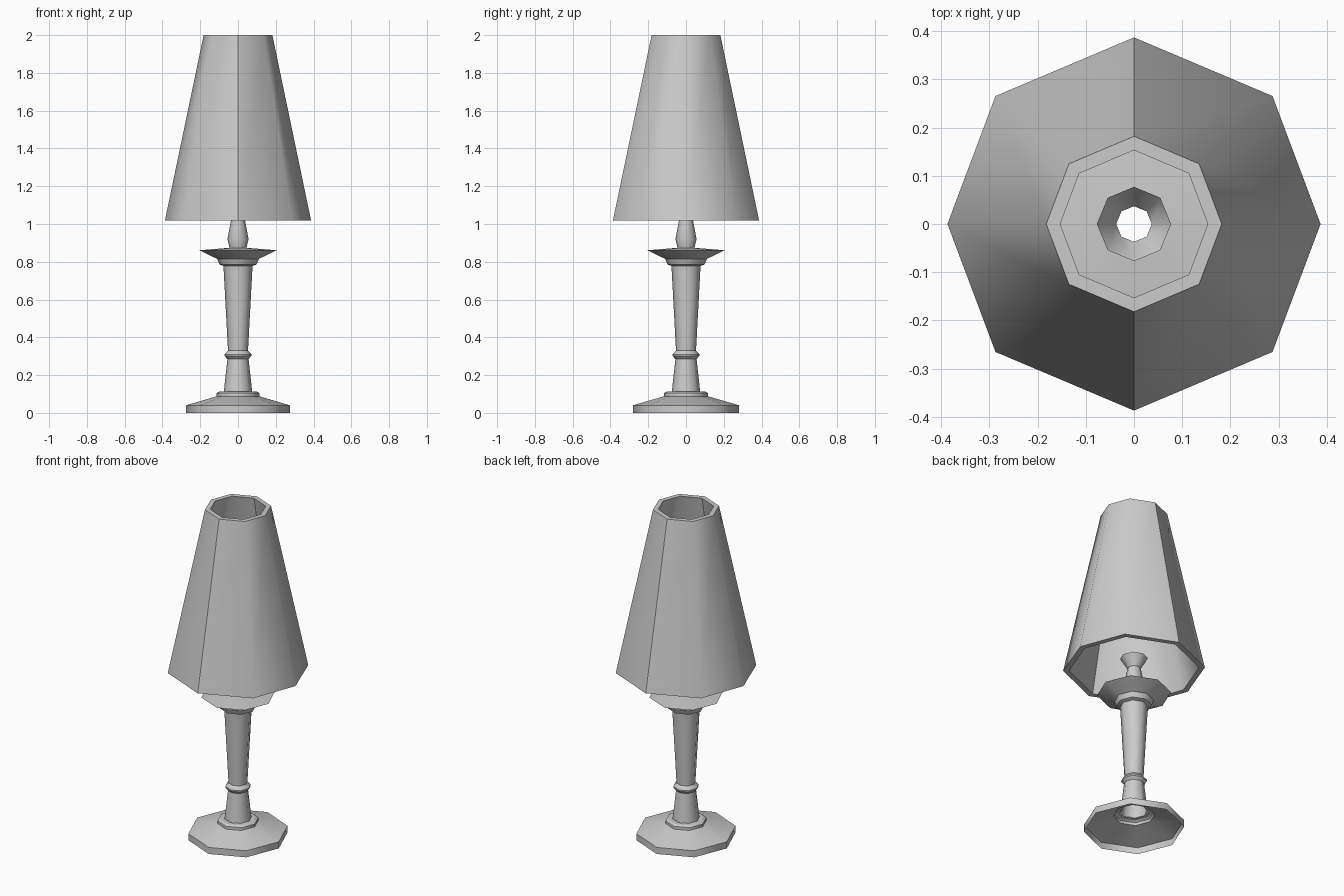
import bpy, bmesh
from math import cos, sin, pi, radians

if "Cube" in bpy.data.objects:
    bpy.data.objects.remove(bpy.data.objects["Cube"])

SIDES = 8


def lathe(name, profile, closed=False, sx=1.0, sy=1.0, diag=(1.0, 1.0), seams=False):
    """Revolve (radius, z) points into an eight-sided surface.
    diag stretches only the diagonal corners in x and y."""
    bm = bmesh.new()
    rings = []
    for r, z in profile:
        ring = []
        for i in range(SIDES):
            a = 2 * pi * i / SIDES
            kx, ky = diag if i % 2 else (1.0, 1.0)
            ring.append(bm.verts.new((r * cos(a) * sx * kx, r * sin(a) * sy * ky, z)))
        rings.append(ring)
    pairs = list(zip(rings, rings[1:]))
    if closed:
        pairs.append((rings[-1], rings[0]))
    for lo, hi in pairs:
        for i in range(SIDES):
            j = (i + 1) % SIDES
            bm.faces.new((lo[i], lo[j], hi[j], hi[i]))
    bm.normal_update()
    # smooth around the form, crisp between profile steps
    for f in bm.faces:
        f.smooth = True
    for e in bm.edges:
        a, b = e.verts
        same_ring = abs(a.co.z - b.co.z) < 1e-5
        limit = radians(25 if same_ring else 60)
        e.smooth = e.is_manifold and e.calc_face_angle(0) < limit
        if seams and not same_ring and abs(a.co.x) < 1e-4 and abs(b.co.x) < 1e-4:
            e.smooth = False
    mesh = bpy.data.meshes.new(name)
    bm.to_mesh(mesh)
    bm.free()
    obj = bpy.data.objects.new(name, mesh)
    bpy.context.collection.objects.link(obj)
    return obj


# Hollow foot, open underneath
lathe("base", [(0.275, 0), (0.275, 0.04), (0.113, 0.088), (0.113, 0.105),
               (0.1, 0.113), (0.075, 0.113)], sy=1.025)

# Hollow column with a narrow ring
lathe("column", [(0.075, 0.113), (0.056, 0.285), (0.071, 0.302), (0.071, 0.31),
                 (0.053, 0.33), (0.077, 0.778)])

# Collar and drip dish
lathe("dish", [(0.077, 0.778), (0.098, 0.785), (0.11, 0.815),
               (0.205, 0.861), (0.045, 0.874)])

# Open socket flaring out inside the shade
lathe("socket", [(0.045, 0.874), (0.056, 0.92), (0.037, 1.02), (0.077, 1.085)])

# Lampshade with wall thickness
lathe("shade", [(0.387, 1.018), (0.182, 2.0), (0.153, 2.0), (0.355, 1.018)],
      closed=True, diag=(1.05, 0.97), seams=True)
